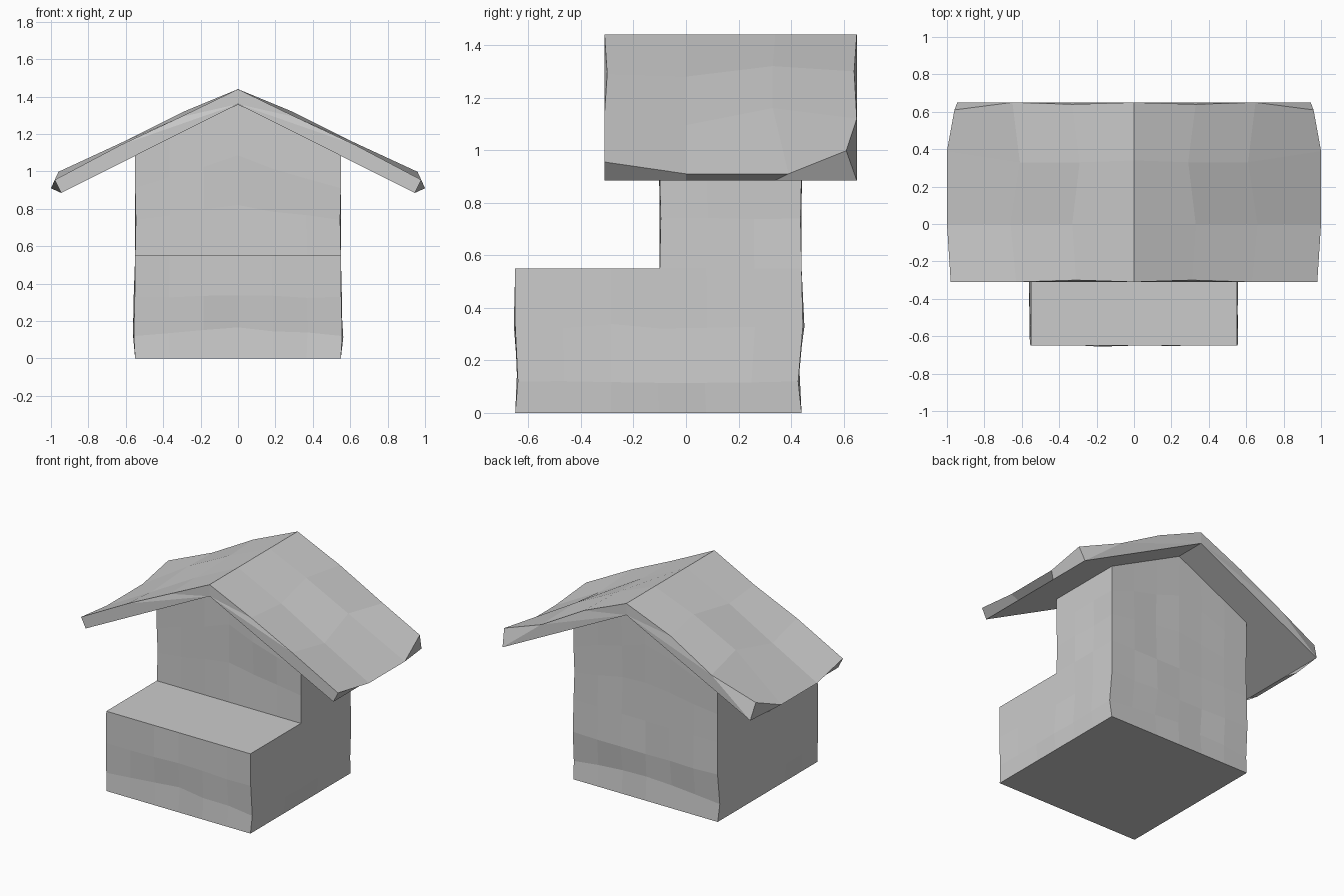
import bpy, bmesh, random
from mathutils import Vector

if "Cube" in bpy.data.objects:
    bpy.data.objects.remove(bpy.data.objects["Cube"])

random.seed(4)


def finish(name, bm):
    bmesh.ops.remove_doubles(bm, verts=bm.verts, dist=0.0005)
    bmesh.ops.recalc_face_normals(bm, faces=bm.faces)
    me = bpy.data.meshes.new(name)
    bm.to_mesh(me)
    bm.free()
    ob = bpy.data.objects.new(name, me)
    bpy.context.collection.objects.link(ob)
    return ob


def walls(name, levels, ys_n, cap_bottom, cap_top):
    """Loft uneven wall rings; level = z, centre lift, half width, front y, back y."""
    bm = bmesh.new()
    rings = []
    nx = 6
    for i, (z, lift, hx, y0, y1) in enumerate(levels):
        wobble = 0.006 if 0 < i < len(levels) - 1 else 0
        corners = [(-hx, y0), (hx, y0), (hx, y1), (-hx, y1)]
        ring = []
        for s in range(4):
            a, b = Vector(corners[s]), Vector(corners[(s + 1) % 4])
            n = nx if s % 2 == 0 else ys_n
            out = Vector((b.y - a.y, a.x - b.x)).normalized()
            for k in range(n):
                p = a.lerp(b, k / n)
                dz = lift * (1 - abs(p.x) / hx)
                if k:
                    p += out * random.uniform(-wobble, wobble)
                    dz += random.uniform(-wobble, wobble) * 1.5
                ring.append(bm.verts.new((p.x, p.y, z + dz)))
        rings.append(ring)
    for lo, hi in zip(rings, rings[1:]):
        for k in range(len(lo)):
            m = (k + 1) % len(lo)
            bm.faces.new((lo[k], lo[m], hi[m], hi[k]))
    if cap_bottom:
        bm.faces.new(rings[0])
    if cap_top:
        bm.faces.new(rings[-1])
    return finish(name, bm)


# Lower block with the flat step on top
walls("lower_walls", [
    (0.00, 0.00, 0.55, -0.65, 0.44),
    (0.12, 0.05, 0.557, -0.64, 0.427),
    (0.33, 0.00, 0.552, -0.65, 0.445),
    (0.55, 0.00, 0.55, -0.65, 0.44)], 6, True, True)

# Tall rear block ending in a gable under the roof
walls("upper_walls", [
    (0.55, 0.00, 0.55, -0.10, 0.44),
    (0.74, 0.08, 0.546, -0.096, 0.436),
    (0.91, 0.17, 0.55, -0.10, 0.44),
    (1.084, 0.275, 0.55, -0.10, 0.44)], 3, False, False)

# Roof half: warped top from ridge to eave, flat underside, worn rear corner
stations = [
    (-0.31, [(0, -0.31, 1.44), (0.31, -0.30, 1.29), (0.63, -0.31, 1.14), (0.98, -0.31, 0.955)]),
    (0.00, [(0, 0.0, 1.44), (0.33, 0.0, 1.28), (0.66, 0.0, 1.095), (1.0, 0.0, 0.91)]),
    (0.34, [(0, 0.34, 1.44), (0.29, 0.33, 1.32), (0.61, 0.33, 1.16), (1.0, 0.39, 0.91)]),
    (0.65, [(0, 0.65, 1.44), (0.33, 0.64, 1.30), (0.65, 0.65, 1.12), (0.96, 0.61, 0.998)]),
]
bm = bmesh.new()
rows = []
for y, top in stations:
    pts = top + [(0.945, y, 0.885), (0, y, 1.36)]
    rows.append([bm.verts.new(p) for p in pts])
for a, b in zip(rows, rows[1:]):
    for k in range(5):
        bm.faces.new((a[k], a[k + 1], b[k + 1], b[k]))
for r in (rows[0], rows[-1]):
    for tri in ((5, 0, 1), (5, 1, 2), (5, 2, 4), (2, 3, 4)):
        bm.faces.new([r[i] for i in tri])
bmesh.ops.recalc_face_normals(bm, faces=bm.faces)

# Mirror to the other slope
bmesh.ops.mirror(bm, geom=bm.verts[:] + bm.edges[:] + bm.faces[:],
                 axis='X', merge_dist=0.0005)
finish("roof", bm)
